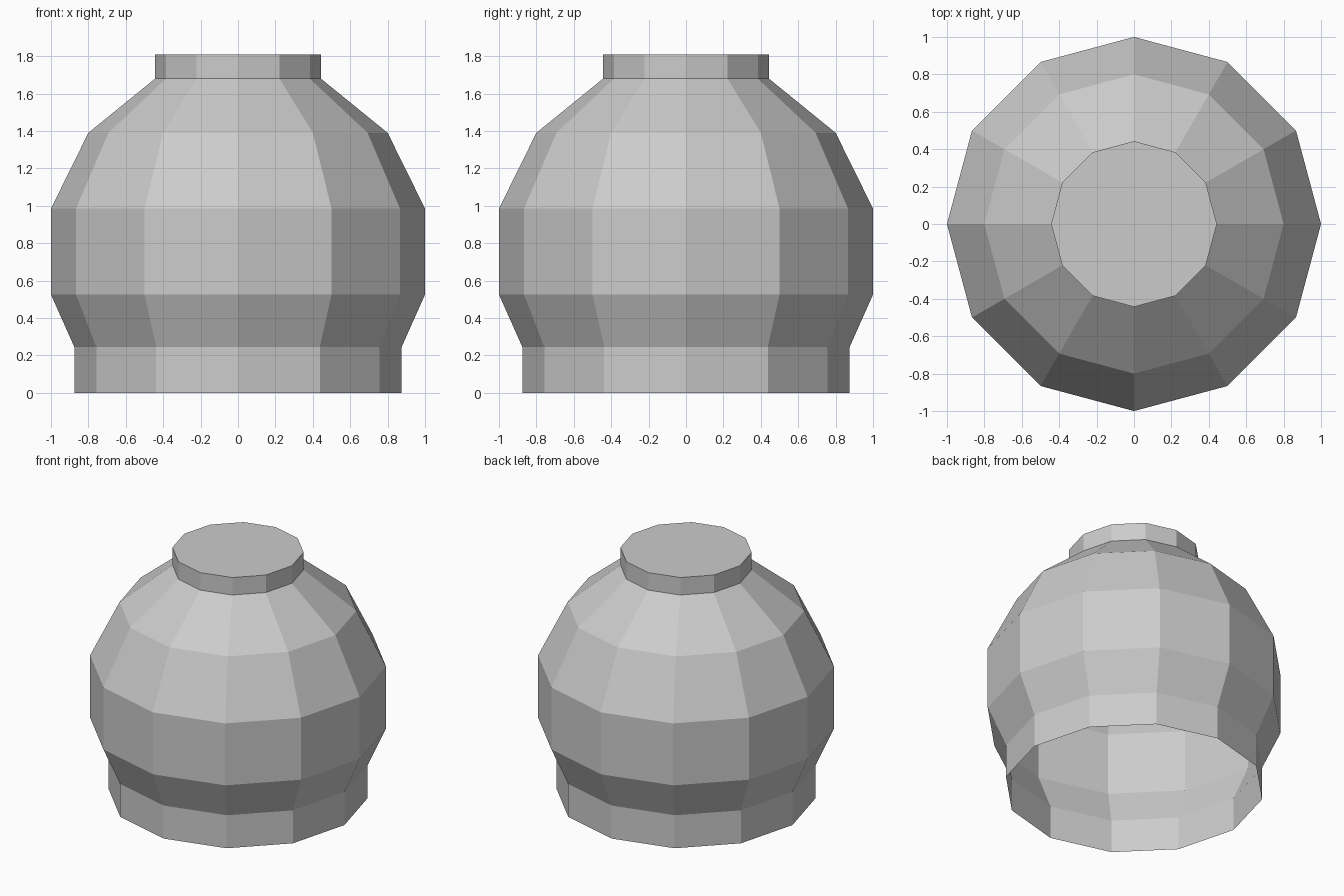
import bpy
import bmesh
from math import cos, sin, tau

if "Cube" in bpy.data.objects:
    bpy.data.objects.remove(bpy.data.objects["Cube"])

SIDES = 12

# Plain grey material
grey = bpy.data.materials.new("light_grey")
grey.use_nodes = True
colour = (0.6, 0.6, 0.6, 1.0)
grey.diffuse_color = colour
grey.node_tree.nodes["Principled BSDF"].inputs["Base Color"].default_value = colour

# Profile (radius, height): foot, flare, belly, shoulder, neck
profile = [(0.875, 0.0), (0.875, 0.245), (1.0, 0.525), (1.0, 0.985),
           (0.8, 1.39), (0.443, 1.68), (0.443, 1.81)]

bm = bmesh.new()
rings = [[bm.verts.new((r * cos(tau * i / SIDES), r * sin(tau * i / SIDES), z))
          for i in range(SIDES)] for r, z in profile]

# Thin faceted shell, open underneath
for low, high in zip(rings, rings[1:]):
    for i in range(SIDES):
        j = (i + 1) % SIDES
        bm.faces.new((low[i], low[j], high[j], high[i]))

# Flat lid
bm.faces.new(rings[-1])

mesh = bpy.data.meshes.new("jar_shell")
bm.to_mesh(mesh)
bm.free()
mesh.materials.append(grey)
jar = bpy.data.objects.new("jar_shell", mesh)
bpy.context.collection.objects.link(jar)
